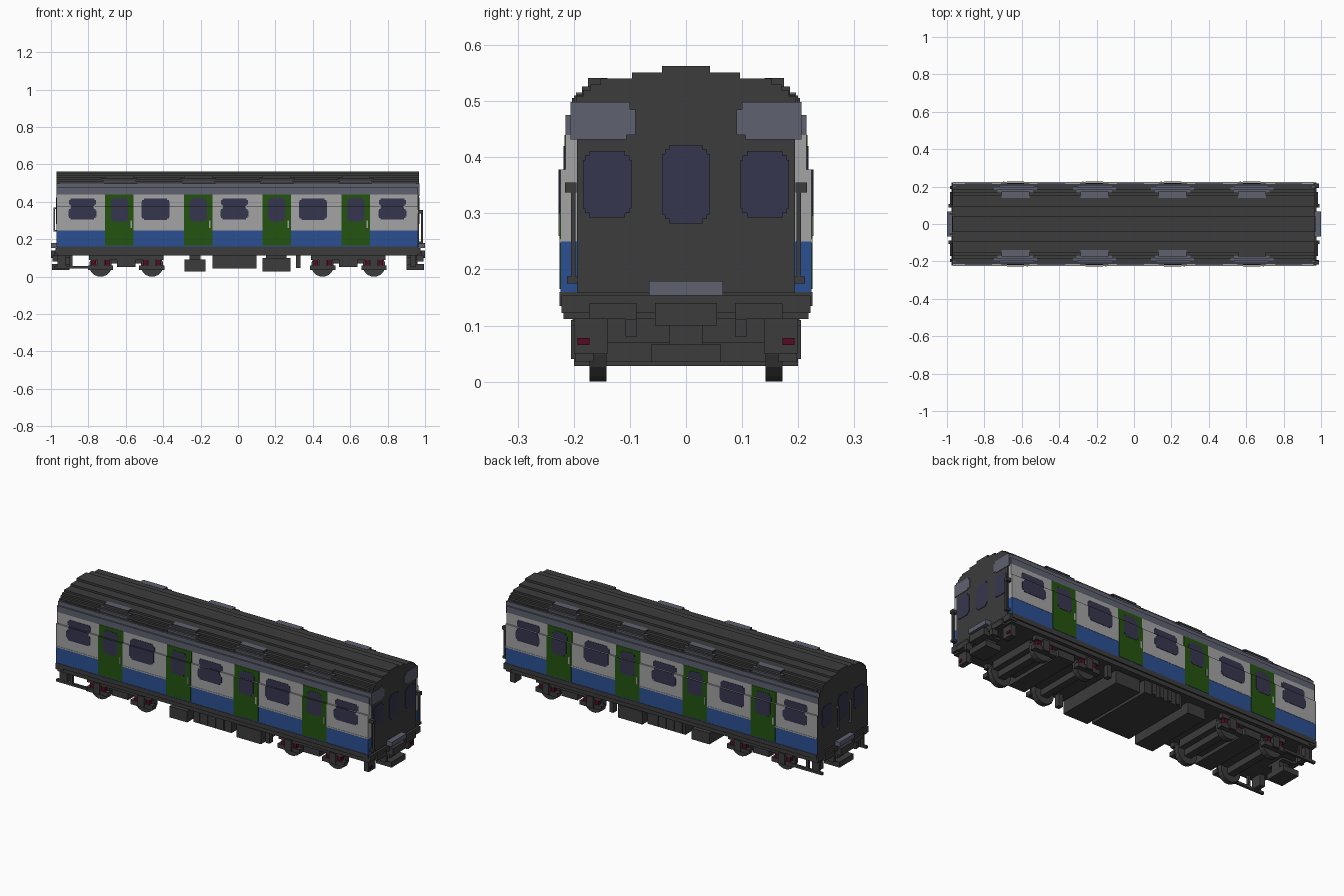
import bpy, bmesh, math

cube = bpy.data.objects.get("Cube")
if cube:
    bpy.data.objects.remove(cube, do_unlink=True)


def material(name, rgb):
    lin = [((c / 255 + 0.055) / 1.055) ** 2.4 for c in rgb] + [1]
    m = bpy.data.materials.new(name)
    m.use_nodes = True
    m.diffuse_color = lin
    m.node_tree.nodes["Principled BSDF"].inputs["Base Color"].default_value = lin
    return m


DARK = material("charcoal", (60, 60, 60))
WHITE = material("pale grey", (163, 163, 163))
BLUE = material("blue", (43, 80, 146))
GREEN = material("green", (36, 84, 16))
SLATE = material("slate", (94, 97, 112))
GLASS = material("dark glass", (54, 54, 78))
RED = material("dark red", (84, 12, 34))


def finish(name, bm, mat):
    bmesh.ops.recalc_face_normals(bm, faces=bm.faces)
    me = bpy.data.meshes.new(name)
    bm.to_mesh(me)
    bm.free()
    me.materials.append(mat)
    ob = bpy.data.objects.new(name, me)
    bpy.context.collection.objects.link(ob)
    return ob


def boxes(name, items, mat, mirror=False):
    """One object from (x0, x1, y0, y1, z0, z1) boxes, optionally mirrored over y."""
    bm = bmesh.new()
    for x0, x1, y0, y1, z0, z1 in items:
        for s in ((1, -1) if mirror else (1,)):
            for v in bmesh.ops.create_cube(bm, size=1)["verts"]:
                v.co = (x0 if v.co.x < 0 else x1,
                        s * (y0 if v.co.y < 0 else y1),
                        z0 if v.co.z < 0 else z1)
    return finish(name, bm, mat)


def stepped_prism(name, z, steps, x0, x1, mat):
    """Symmetric stepped section along x; steps are (z_top, half_width) upward from z."""
    right = []
    for top, half in steps:
        right += [(half, z), (half, top)]
        z = top
    pts = right + [(-y, zz) for y, zz in reversed(right)]
    bm = bmesh.new()
    a, b = [[bm.verts.new((x, y, zz)) for y, zz in pts] for x in (x0, x1)]
    bm.faces.new(a)
    bm.faces.new(b)
    for i in range(len(pts)):
        bm.faces.new((a[i - 1], a[i], b[i], b[i - 1]))
    return finish(name, bm, mat)


def rounded_rows(a0, a1, z0, z1, insets):
    """Strips (a0, a1, z0, z1) filling a rectangle whose corners step inward."""
    st = 0.008
    n = len(insets)
    rows = [(a0, a1, z0 + n * st, z1 - n * st)]
    for i, d in enumerate(insets):
        rows.append((a0 + d, a1 - d, z0 + i * st, z0 + (i + 1) * st))
        rows.append((a0 + d, a1 - d, z1 - (i + 1) * st, z1 - i * st))
    return rows


STEP = 0.378


def side_plates(rows, lift):
    """Plates lying on the stepped side wall."""
    out = []
    for x0, x1, z0, z1 in rows:
        if z0 < STEP:
            out.append((x0, x1, 0.2, 0.2235 + lift, z0, min(z1, STEP)))
        if z1 > STEP:
            out.append((x0, x1, 0.2, 0.2145 + lift, max(z0, STEP), z1))
    return out


X0, X1 = -0.967, 0.963
ROOF = [(0.508, 0.196), (0.52, 0.184), (0.53, 0.17), (0.54, 0.152), (0.551, 0.096), (0.563, 0.043)]

# Body shell in colour bands
stepped_prism("sole_bar", 0.112, [(0.135, 0.218), (0.16, 0.2255)], X0, X1, DARK)
stepped_prism("lower_body", 0.16, [(0.25, 0.2235)], X0, X1, BLUE)
stepped_prism("upper_body", 0.25, [(STEP, 0.2235), (0.44, 0.2145)], X0, X1, WHITE)
stepped_prism("cantrail", 0.44, [(0.475, 0.2145), (0.498, 0.206)], X0, X1, SLATE)
stepped_prism("roof", 0.498, ROOF, X0, X1, DARK)
boxes("waist_rail", [(X0, X1, 0.2, 0.225, 0.247, 0.254)], WHITE, True)

# Roof edge panels between the doors
panels = []
for c in (-0.835, -0.418, 0.0, 0.418, 0.835):
    panels += [(c - 0.118, c + 0.118, 0.15, 0.2, 0.498, 0.51),
               (c - 0.095, c + 0.095, 0.15, 0.203, 0.498, 0.506)]
boxes("roof_edge_panels", panels, DARK, True)

# Doors, their windows, handles and roof hoods
doors, glass, handles, hoods, trims = [], [], [], [], []
for c in (-0.634, -0.212, 0.207, 0.63):
    doors += side_plates([(c - 0.076, c + 0.076, 0.165, 0.44)], 0.002)
    glass += side_plates(rounded_rows(c - 0.046, c + 0.046, 0.295, 0.42, [0.012, 0.004]), 0.0035)
    # handles sit on the right of each door as seen from outside
    handles += [(c + 0.058, c + 0.066, -0.2275, -0.2, 0.26, 0.3),
                (c - 0.066, c - 0.058, 0.2, 0.2275, 0.26, 0.3)]
    hoods += [(c - 0.115, c + 0.115, 0.14, 0.194, 0.498, 0.512),
              (c - 0.095, c + 0.095, 0.14, 0.185, 0.512, 0.526),
              (c - 0.075, c + 0.075, 0.14, 0.175, 0.526, 0.541)]
    trims += [(c - 0.085, c + 0.085, 0.15, 0.196, 0.508, 0.515)]
boxes("doors", doors, GREEN, True)
boxes("door_windows", glass, GLASS, True)
boxes("door_handles", handles, WHITE)
hood = boxes("door_hoods", hoods, DARK, True)
hood.data.materials.append(SLATE)
for p in hood.data.polygons:  # upward faces are slate
    p.material_index = 1 if p.normal.z > 0.5 else 0
boxes("door_hood_trims", trims, SLATE, True)

# Side windows: plain panes alternate with panes under a vent
panes = []
for i, c in enumerate((-0.832, -0.441, -0.019, 0.401, 0.825)):
    if i % 2:
        rows = rounded_rows(c - 0.076, c + 0.076, 0.303, 0.417, [0.014, 0.005])
    else:
        rows = rounded_rows(c - 0.075, c + 0.075, 0.305, 0.369, [0.012, 0.004])
        rows += rounded_rows(c - 0.072, c + 0.072, 0.376, 0.416, [0.008])
        rows += [(c - 0.06, c + 0.06, 0.369, 0.376)]
    panes += side_plates(rows, 0.002)
boxes("side_windows", panes, GLASS, True)

# End walls: one stops short of the side skin, the other covers it
stepped_prism("left_end_wall", 0.158, [(0.498, 0.194)] + ROOF, X1 - 0.01, X1 + 0.004, DARK)
stepped_prism("right_end_wall", 0.158, [(STEP, 0.222), (0.475, 0.214), (0.498, 0.205)] + ROOF,
              X0 - 0.004, X0 + 0.01, DARK)

# End windows
pane_rows = rounded_rows(0.097, 0.184, 0.293, 0.411, [0.012, 0.004])
door_rows = rounded_rows(-0.043, 0.043, 0.282, 0.422, [0.014, 0.006])
for side, xa in (("left", X1 + 0.001), ("right", X0 - 0.007)):
    boxes(side + "_end_windows", [(xa, xa + 0.006, *r) for r in pane_rows], GLASS, True)
    boxes(side + "_end_door_window", [(xa, xa + 0.006, *r) for r in door_rows], GLASS)

# Corner panels and grab poles on the left end, handrails on the right end
corner = [(X1, X1 + 0.007, y, 0.206, a, b) for y, a, b in
          ((0.106, 0.432, 0.44), (0.09, 0.44, 0.485), (0.1, 0.485, 0.498))]
boxes("end_corner_panels", corner, SLATE, True)
boxes("grab_poles", [(0.978, 0.988, 0.197, 0.205, 0.175, 0.355),
                     (0.955, 0.99, 0.195, 0.216, 0.337, 0.355),
                     (0.955, 0.99, 0.193, 0.212, 0.175, 0.187)], DARK, True)
boxes("end_handrails", [(-0.986, -0.978, 0.05, 0.058, 0.24, 0.37),
                        (-0.986, -0.965, 0.05, 0.058, 0.24, 0.25),
                        (-0.986, -0.965, 0.05, 0.058, 0.36, 0.37)], SLATE, True)


def both_ends(items):
    """Repeat boxes at the opposite end."""
    return items + [(-x1, -x0, *rest) for x0, x1, *rest in items]


# Step ledges, buffer beams and couplers at both ends
boxes("step_ledges", both_ends([(0.955, 0.999, -0.066, 0.066, 0.154, 0.179)]), SLATE)
boxes("couplers", both_ends([(0.93, 0.976, -0.222, 0.222, 0.122, 0.154),
                             (0.9, 1.0, -0.055, 0.055, 0.1, 0.14),
                             (0.9, 0.995, -0.062, 0.062, 0.035, 0.066),
                             (0.9, 0.96, -0.03, 0.03, 0.06, 0.12)]), DARK)
boxes("end_brackets", both_ends([(0.955, 0.984, 0.088, 0.172, 0.112, 0.14),
                                 (0.955, 0.992, 0.088, 0.108, 0.08, 0.112),
                                 (0.92, 0.95, 0.14, 0.2, 0.05, 0.115)]), DARK, True)
boxes("guard_rails", [(-0.985, -0.79, 0.188, 0.202, 0.042, 0.056),
                      (-0.965, -0.95, 0.188, 0.202, 0.042, 0.12),
                      (-0.9, -0.885, 0.188, 0.202, 0.042, 0.12)], DARK, True)

# Bogies with wheels and red springs
frames, centres, springs = [], [], []
bm = bmesh.new()
for pair in ((-0.735, -0.46), (0.452, 0.727)):
    mid = sum(pair) / 2
    centres += [(mid - 0.19, mid + 0.19, -0.14, 0.14, 0.07, 0.12),
                (mid - 0.05, mid + 0.05, -0.19, 0.19, 0.05, 0.115)]
    frames += [(mid - 0.2, mid + 0.2, 0.17, 0.198, 0.088, 0.112)]
    for x in pair:
        frames += [(x - 0.068, x + 0.068, 0.165, 0.198, 0.036, 0.06),
                   (x - 0.02, x + 0.02, 0.165, 0.205, 0.04, 0.1)]
        centres += [(x - 0.02, x + 0.02, -0.15, 0.15, 0.035, 0.075)]
        for d in (-0.036, 0.036):
            springs += [(x + d - 0.011, x + d + 0.011, 0.17, 0.194, 0.06, 0.088)]
        for y in (-0.157, 0.157):
            disc = bmesh.ops.create_cone(bm, cap_ends=True, segments=16, radius1=0.061, radius2=0.061, depth=0.03)
            for v in disc["verts"]:
                a = math.atan2(v.co.y, v.co.x) + math.pi / 16  # flat facet on the rail
                v.co = (x + 0.061 * math.cos(a), y + v.co.z, 0.06 + 0.061 * math.sin(a))
finish("wheels", bm, DARK)
boxes("bogie_frames", frames, DARK, True)
boxes("bogie_centres", centres, DARK)
boxes("bogie_springs", springs, RED, True)
boxes("end_lamps", [(0.945, 0.955, 0.172, 0.193, 0.065, 0.078)], RED, True)

# Underfloor equipment
boxes("equipment_boxes", [(-0.285, -0.175, -0.2, 0.2, 0.028, 0.09),
                          (-0.26, -0.2, -0.16, 0.16, 0.09, 0.12),
                          (-0.136, 0.1, -0.2, 0.2, 0.042, 0.115),
                          (0.13, 0.282, -0.2, 0.2, 0.028, 0.1),
                          (0.15, 0.26, -0.16, 0.16, 0.1, 0.12)], DARK)
boxes("equipment_ribs", [(x, x + 0.025, 0.19, 0.205, 0.048, 0.11) for x in (-0.12, -0.07, -0.02, 0.03)]
      + [(0.31, 0.335, 0.17, 0.2, 0.045, 0.12)], DARK, True)
